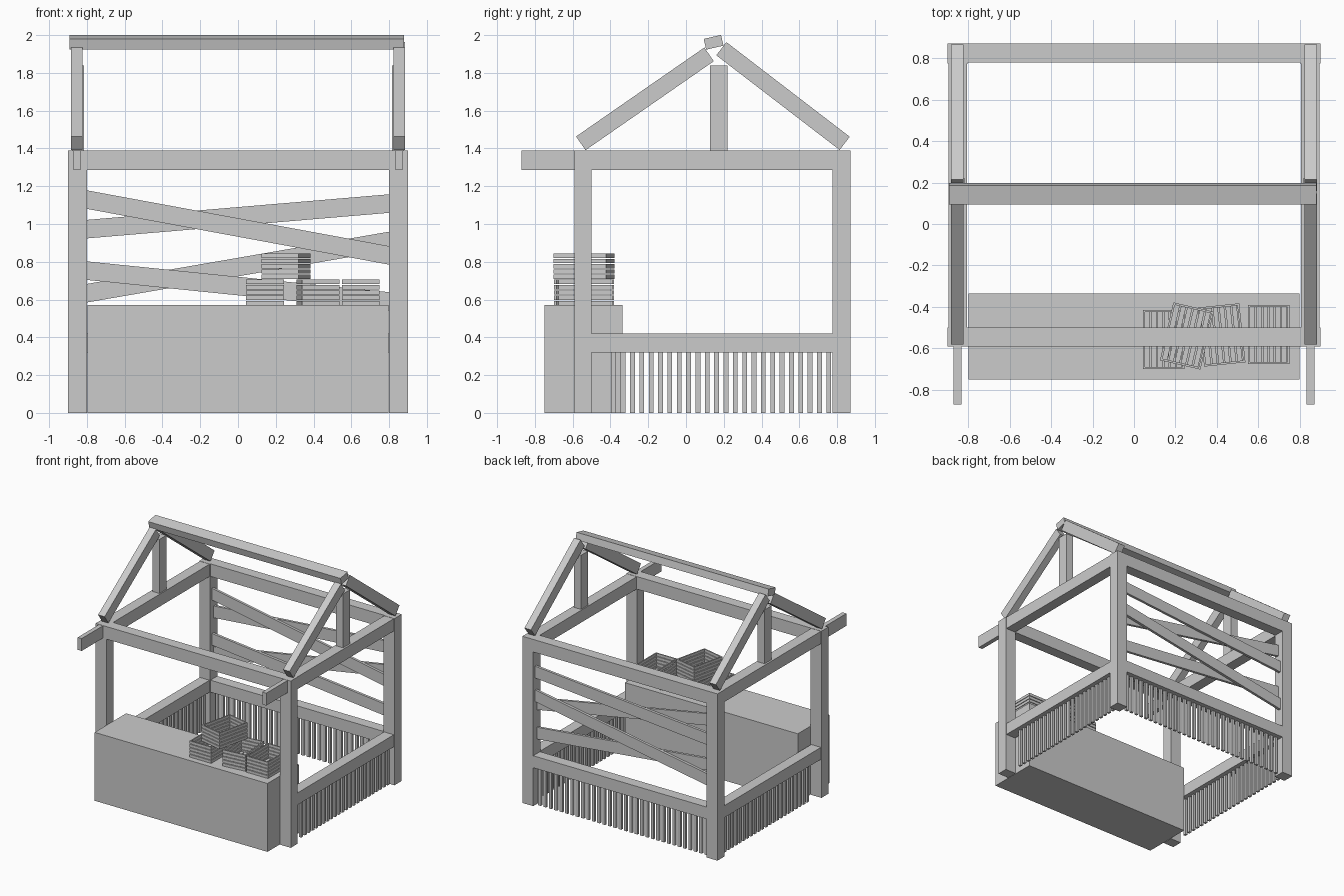
import bpy, math
from mathutils import Matrix, Vector

if "Cube" in bpy.data.objects:
    bpy.data.objects.remove(bpy.data.objects["Cube"])

mat = bpy.data.materials.new("plain grey")
mat.diffuse_color = (0.6, 0.6, 0.6, 1)
mat.use_nodes = True
mat.node_tree.nodes["Principled BSDF"].inputs["Base Color"].default_value = mat.diffuse_color

FACES = [(0, 2, 3, 1), (4, 5, 7, 6), (0, 1, 5, 4), (2, 6, 7, 3), (0, 4, 6, 2), (1, 3, 7, 5)]


def make(name, boxes, matrix=Matrix()):
    """One object out of axis-aligned boxes (x0, x1, y0, y1, z0, z1)."""
    verts, faces = [], []
    for x0, x1, y0, y1, z0, z1 in boxes:
        n = len(verts)
        verts += [(x, y, z) for z in (z0, z1) for y in (y0, y1) for x in (x0, x1)]
        faces += [tuple(n + i for i in f) for f in FACES]
    me = bpy.data.meshes.new(name)
    me.from_pydata(verts, [], faces)
    me.materials.append(mat)
    ob = bpy.data.objects.new(name, me)
    ob.matrix_world = matrix
    bpy.context.collection.objects.link(ob)
    return ob


def rafter(name, x, start, end):
    """Beam in the yz plane running between two centre points."""
    a, b = Vector(start), Vector(end)
    d, c = b - a, (a + b) / 2
    m = Matrix.Translation((x, c.x, c.y)) @ Matrix.Rotation(math.atan2(d.y, d.x), 4, 'X')
    h = d.length / 2
    make(name, [(-0.03, 0.03, -h, h, -0.044, 0.044)], m)


def plank(name, y, left, right):
    """Back board cut vertically at both posts; left/right = lower z of each end."""
    ob = make(name, [(-0.81, 0.81, y, y + 0.022, 0, 0.098)])
    for v in ob.data.vertices:
        v.co.z += left if v.co.x < 0 else right


def crate(name, x, y, z, deg):
    """Open slatted crate."""
    w, d, t = 0.1, 0.143, 0.01
    b = []
    for i in range(5):
        z0 = i * 0.028
        z1 = z0 + 0.023
        b += [(s * w - t * (s > 0), s * w + t * (s < 0), -d, d, z0, z1) for s in (-1, 1)]
        b += [(-w + t, w - t, s * d - t * (s > 0), s * d + t * (s < 0), z0, z1) for s in (-1, 1)]
    for i in range(6):
        x0 = -w + t + i * 0.0305
        b.append((x0, x0 + 0.024, -d + t, d - t, 0.002, 0.012))
    make(name, b, Matrix.Translation((x, y, z)) @ Matrix.Rotation(math.radians(deg), 4, 'Z'))


# side frames, mirrored left and right
for side, s in (("left", -1), ("right", 1)):
    def sx(a, b):
        return (min(s * a, s * b), max(s * a, s * b))
    make(side + "_front_post", [(*sx(0.8, 0.9), -0.59, -0.5, 0, 1.39)])
    make(side + "_back_post", [(*sx(0.8, 0.9), 0.775, 0.87, 0, 1.39)])
    make(side + "_top_beam", [(*sx(0.805, 0.895), -0.5, 0.775, 1.285, 1.388)])
    make(side + "_beam_stub", [(*sx(0.833, 0.87), -0.87, -0.59, 1.285, 1.388)])
    make(side + "_low_rail", [(*sx(0.805, 0.895), -0.5, 0.775, 0.32, 0.42)])
    make(side + "_pickets", [(*sx(0.84, 0.86), y, y + 0.025, 0, 0.32)
                             for y in (-0.395 + 0.0495 * i for i in range(24))])
    # gable
    make(side + "_king_post", [(*sx(0.815, 0.88), 0.128, 0.22, 1.388, 1.838)])
    rafter(side + "_front_rafter", s * 0.853, (-0.557, 1.427), (0.122, 1.898))
    rafter(side + "_back_rafter", s * 0.853, (0.84, 1.427), (0.187, 1.928))

# cross beams
make("front_top_beam", [(-0.8, 0.8, -0.59, -0.5, 1.285, 1.39)])
make("back_top_beam", [(-0.8, 0.8, 0.78, 0.87, 1.285, 1.39)])
make("back_low_rail", [(-0.8, 0.8, 0.78, 0.87, 0.32, 0.42)])
make("back_pickets", [(x, x + 0.025, 0.815, 0.835, 0, 0.32)
                      for x in (-0.78 + 0.0495 * i for i in range(32))])

# slightly rolled ridge beam
make("ridge_beam", [(-0.893, 0.88, -0.047, 0.047, -0.029, 0.029)],
     Matrix.Translation((0, 0.146, 1.962)) @ Matrix.Rotation(math.radians(13), 4, 'X'))

# crossed boards on the back
plank("back_plank_upper_falling", 0.80, 1.082, 0.783)
plank("back_plank_upper_rising", 0.823, 0.923, 1.06)
plank("back_plank_lower_falling", 0.80, 0.705, 0.54)
plank("back_plank_lower_rising", 0.823, 0.583, 0.863)

# counter with crates
make("counter", [(-0.797, 0.797, -0.75, -0.335, 0, 0.57)])
crate("left_crate", 0.143, -0.557, 0.57, 0)
crate("middle_crate", 0.423, -0.535, 0.57, 6)
crate("right_crate", 0.65, -0.533, 0.57, 0)
crate("top_crate", 0.255, -0.54, 0.709, -13)
